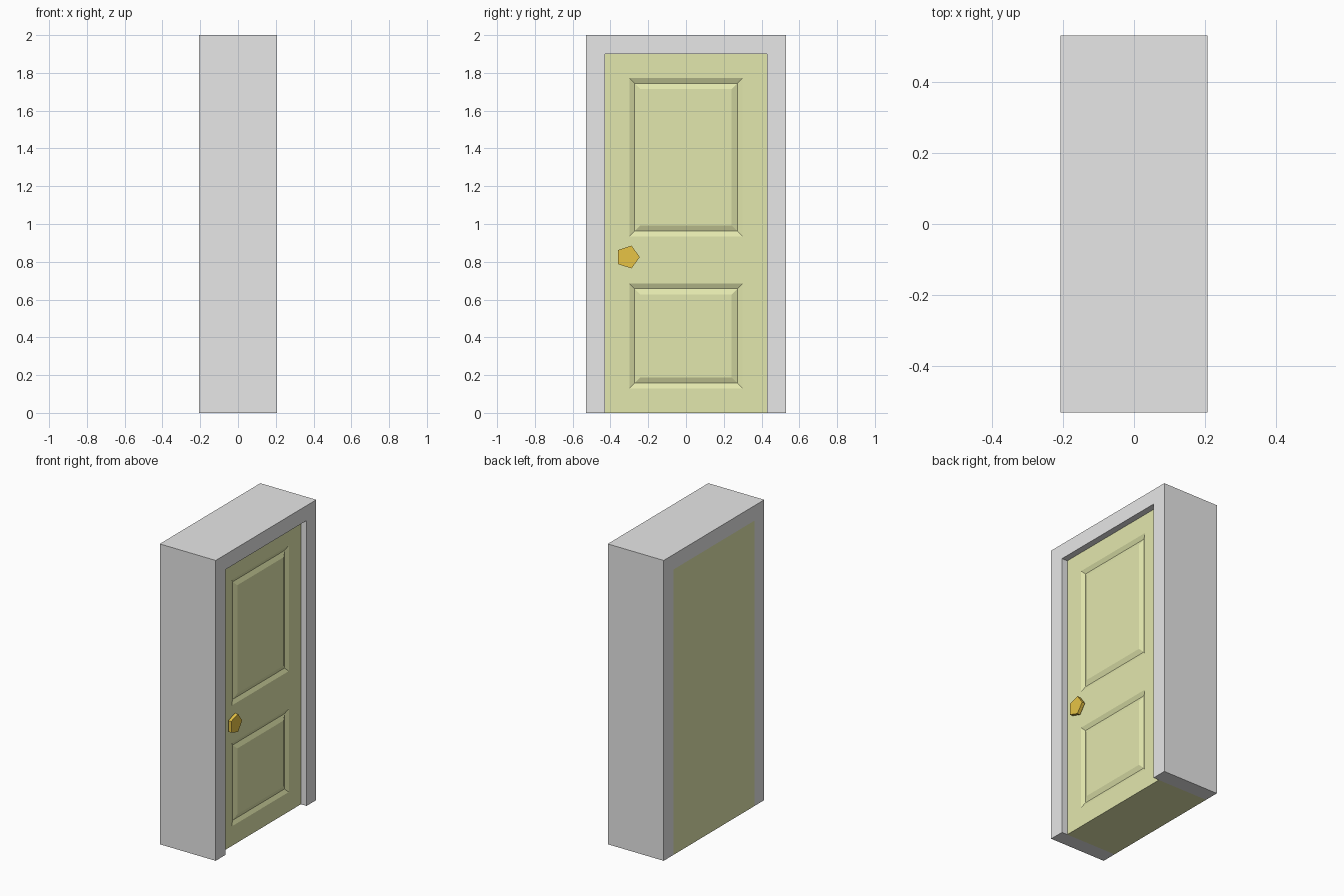
import bpy, bmesh, math
from mathutils import Vector

if "Cube" in bpy.data.objects:
    bpy.data.objects.remove(bpy.data.objects["Cube"])

W, H, X = 0.529, 2.0, 0.206       # half width, height, half depth of the frame
DW, DH, DX = 0.428, 1.90, 0.164   # door half width, height, front plane


def material(name, rgb):
    m = bpy.data.materials.new(name)
    m.diffuse_color = (*rgb, 1)
    m.use_nodes = True
    m.node_tree.nodes["Principled BSDF"].inputs["Base Color"].default_value = m.diffuse_color
    return m


grey = material("frame grey", (0.8, 0.8, 0.8))
cream = material("door pale yellow", (0.775, 0.81, 0.424))
gold = material("knob gold", (0.8, 0.55, 0.06))


def finish(name, bm, mat):
    bmesh.ops.recalc_face_normals(bm, faces=bm.faces[:])
    me = bpy.data.meshes.new(name)
    bm.to_mesh(me)
    bm.free()
    me.materials.append(mat)
    ob = bpy.data.objects.new(name, me)
    bpy.context.collection.objects.link(ob)
    return ob


def prism(bm, outline, x0, x1):
    """Extrude a (y, z) outline along x."""
    face = bm.faces.new([bm.verts.new((x0, y, z)) for y, z in outline])
    ext = bmesh.ops.extrude_face_region(bm, geom=[face], use_keep_orig=True)
    moved = [g for g in ext["geom"] if isinstance(g, bmesh.types.BMVert)]
    bmesh.ops.translate(bm, verts=moved, vec=(x1 - x0, 0, 0))


# frame: upside-down U, full depth
bm = bmesh.new()
prism(bm, [(-W, 0), (-W, H), (W, H), (W, 0),
           (DW, 0), (DW, DH), (-DW, DH), (-DW, 0)], -X, X)
finish("door_frame", bm, grey)

# door: slab flush with the frame at the back, recessed at the front
bm = bmesh.new()
prism(bm, [(-DW, 0), (-DW, DH), (DW, DH), (DW, 0)], -X, DX)
bmesh.ops.recalc_face_normals(bm, faces=bm.faces[:])
panels = [(0.13, 0.685), (0.935, 1.772)]
cuts = [((0, y, 0), (0, 1, 0)) for y in (-0.30, 0.30)]
cuts += [((0, 0, z), (0, 0, 1)) for p in panels for z in p]
for co, no in cuts:
    bmesh.ops.bisect_plane(bm, geom=bm.verts[:] + bm.edges[:] + bm.faces[:],
                           plane_co=co, plane_no=no)
# V-shaped groove around each raised panel
bm.normal_update()
fields = []
for f in bm.faces:
    c = f.calc_center_median()
    if f.normal.x > 0.9 and abs(c.y) < 0.1 and any(a < c.z < b for a, b in panels):
        fields.append(f)
for width, depth in ((0.027, -0.013), (0.031, 0.013)):
    bmesh.ops.inset_individual(bm, faces=fields, thickness=width, depth=depth,
                               use_even_offset=True)
finish("door", bm, cream)

# knob: five-sided disc on a short five-sided stem
bm = bmesh.new()
for r, x0, x1 in ((0.035, DX, 0.182), (0.0635, 0.180, 0.202)):
    prism(bm, [(-0.308 + r * math.cos(math.tau * i / 5),
                0.825 + r * math.sin(math.tau * i / 5)) for i in range(5)], x0, x1)
finish("door_knob", bm, gold)
